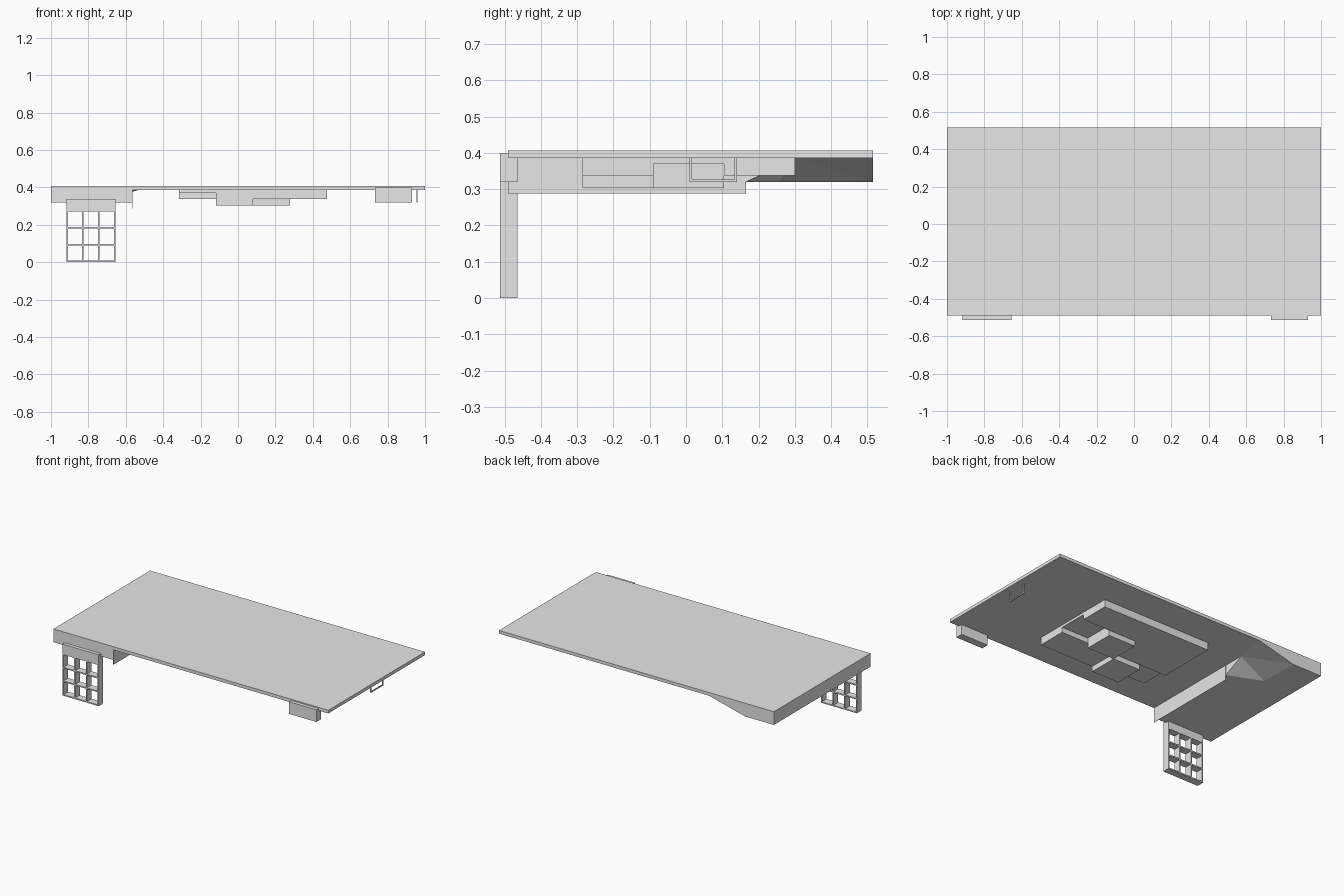
import bpy
import bmesh

cube = bpy.data.objects.get("Cube")
if cube:
    bpy.data.objects.remove(cube)

grey = bpy.data.materials.new("light_grey")
grey.use_nodes = True
grey.diffuse_color = (0.8, 0.8, 0.8, 1)
grey.node_tree.nodes["Principled BSDF"].inputs["Base Color"].default_value = (0.8, 0.8, 0.8, 1)


def finish(name, bm):
    bmesh.ops.recalc_face_normals(bm, faces=bm.faces)
    mesh = bpy.data.meshes.new(name)
    bm.to_mesh(mesh)
    bm.free()
    mesh.materials.append(grey)
    obj = bpy.data.objects.new(name, mesh)
    bpy.context.collection.objects.link(obj)
    return obj


def add_box(bm, xs, ys, zs):
    made = bmesh.ops.create_cube(bm, size=1)["verts"]
    for v in made:
        for axis, (low, high) in enumerate((xs, ys, zs)):
            v.co[axis] = low if v.co[axis] < 0 else high


def boxes(name, parts):
    bm = bmesh.new()
    for part in parts:
        add_box(bm, *part)
    return finish(name, bm)


FRONT, BACK = -0.49, 0.515
TOP, UNDER, LOW = 0.407, 0.386, 0.32
WALL = -0.565

# Main deck
boxes("deck", [((-1, 1), (FRONT, BACK), (UNDER, TOP))])

# Thickened end with a ramp at its back corner
bm = bmesh.new()
upper = [bm.verts.new((x, y, UNDER)) for x, y in
         ((-1, FRONT), (WALL, FRONT), (WALL, 0.305), (-0.53, BACK), (-1, BACK))]
lower = [bm.verts.new((x, y, LOW)) for x, y in
         ((-1, FRONT), (WALL, FRONT), (WALL, 0.165), (-0.78, 0.255), (-0.79, BACK), (-1, BACK))]
a, b, c, d, e = upper
p, q, r, s, t, u = lower
for face in (upper, lower, (a, b, q, p), (b, c, r, q), (c, s, r),
             (c, d, t), (c, t, s), (d, e, u, t), (e, a, p, u)):
    bm.faces.new(face)
finish("thick_end", bm)

# Thin sheet hanging along the inner side of the thick end
boxes("hanging_sheet", [((WALL - 0.001, WALL + 0.001), (FRONT, 0.165), (0.288, UNDER))])

# Stepped blocks below the middle, by row from the front
columns = (-0.315, -0.117, 0.081, 0.278, 0.475)
rows = (-0.285, -0.09, 0.105, 0.3)
shallow, middle, deep = 0.37, 0.337, 0.303
depths = ((shallow, deep, middle, middle),
          (middle, middle, deep, shallow),
          (middle, middle, middle, middle))
boxes("underside_blocks",
      [(columns[i:i + 2], rows[j:j + 2], (depths[j][i], UNDER))
       for j in range(3) for i in range(4)])

# Front leg: solid head over an open lattice
leg_y = (-0.513, -0.465)
left, right, head = -0.918, -0.655, 0.27
boxes("leg_head", [((left, right), leg_y, (head, 0.338))])
bar = 0.008
bars = []
for i in range(4):
    x = left + (right - left - bar) * i / 3
    bars.append(((x, x + bar), leg_y, (0, head)))
for i in range(3):
    z = head / 3 * i
    bars.append(((left, right), leg_y, (z, z + bar)))
boxes("leg_lattice", bars)

# Block on the opposite front corner
boxes("front_block", [((0.732, 0.93), leg_y, (LOW, 0.4))])

# Flat wire handle below the far end
hx, wire = (0.955, 0.961), 0.007
boxes("handle", [
    (hx, (0.01, 0.01 + wire), (LOW, UNDER)),
    (hx, (0.14 - wire, 0.14), (LOW, UNDER)),
    (hx, (0.01, 0.14), (LOW, LOW + wire)),
])
